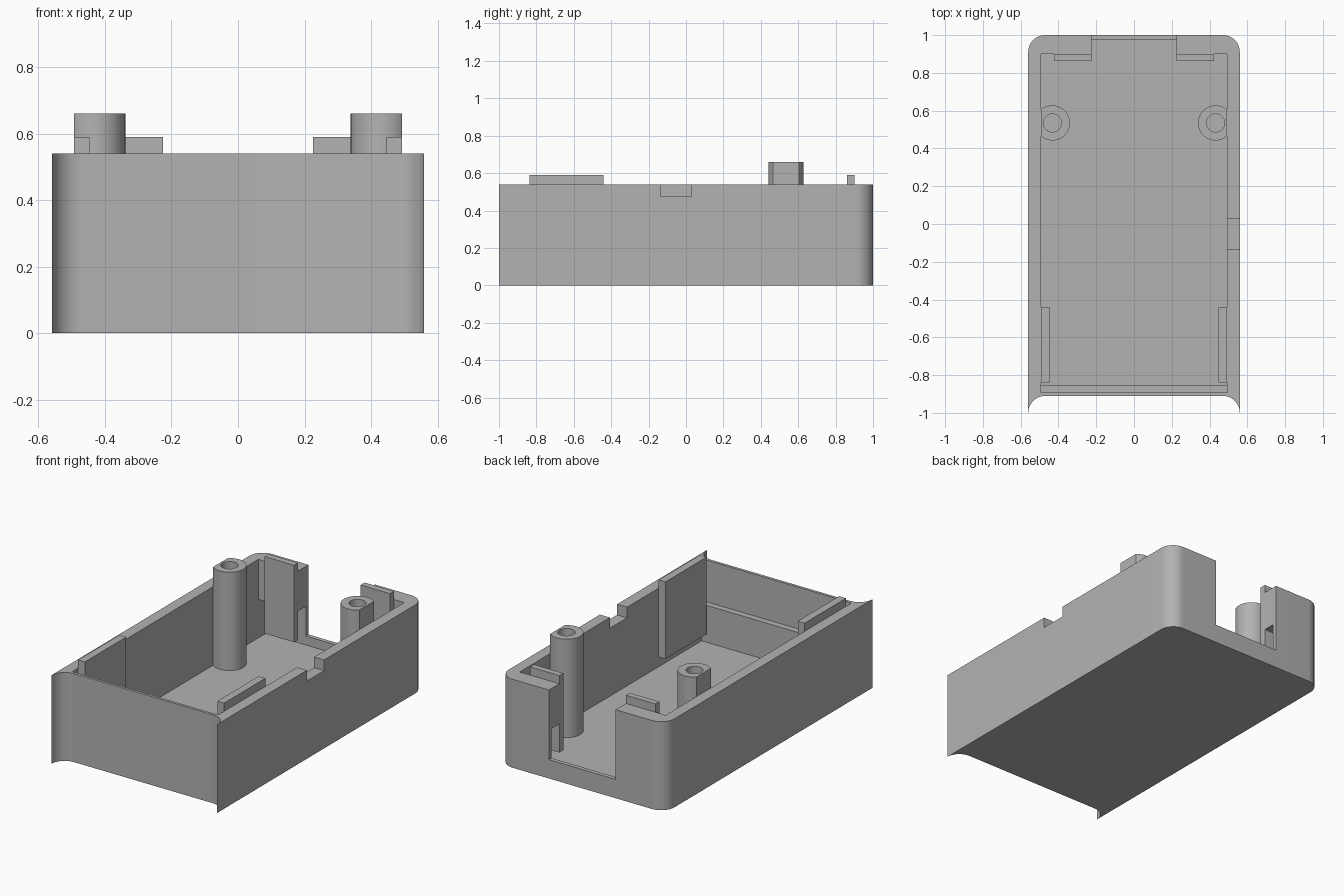
import bpy, bmesh, math

if "Cube" in bpy.data.objects:
    bpy.data.objects.remove(bpy.data.objects["Cube"], do_unlink=True)

W, HALF, H = 0.56, 1.0, 0.54      # outer half width, half length, wall height
IN, FLOOR, STEP = 0.493, 0.06, 0.295
R = 0.09                          # corner radius
FRONT = -HALF + R                 # outer face of the front wall

grey = bpy.data.materials.new("plain grey")
grey.use_nodes = True
colour = (0.45, 0.45, 0.45, 1)
grey.diffuse_color = colour
grey.node_tree.nodes["Principled BSDF"].inputs["Base Color"].default_value = colour


def add_prism(name, outline, z0, z1):
    """Extrude a closed outline of (x, y) points from z0 to z1."""
    bm = bmesh.new()
    base = bm.faces.new([bm.verts.new((x, y, z0)) for x, y in outline])
    top = bmesh.ops.extrude_face_region(bm, geom=[base])["geom"]
    verts = [g for g in top if isinstance(g, bmesh.types.BMVert)]
    bmesh.ops.translate(bm, verts=verts, vec=(0, 0, z1 - z0))
    bmesh.ops.recalc_face_normals(bm, faces=bm.faces)
    mesh = bpy.data.meshes.new(name)
    bm.to_mesh(mesh)
    bm.free()
    mesh.materials.append(grey)
    obj = bpy.data.objects.new(name, mesh)
    bpy.context.collection.objects.link(obj)
    return obj


def add_box(name, x0, x1, y0, y1, z0, z1):
    return add_prism(name, [(x0, y0), (x1, y0), (x1, y1), (x0, y1)], z0, z1)


def arc(cx, cy, r, a0, a1, n):
    angles = [math.radians(a0 + (a1 - a0) * i / n) for i in range(n + 1)]
    return [(cx + r * math.cos(a), cy + r * math.sin(a)) for a in angles]


def circle(cx, cy, r, n=48):
    return arc(cx, cy, r, 0, 360, n)[:-1]


def select(obj):
    bpy.ops.object.select_all(action="DESELECT")
    obj.select_set(True)
    bpy.context.view_layer.objects.active = obj


def cut(obj, cutters):
    for cutter in cutters:
        select(obj)
        mod = obj.modifiers.new("cut", "BOOLEAN")
        mod.operation, mod.solver, mod.object = "DIFFERENCE", "EXACT", cutter
        bpy.ops.object.modifier_apply(modifier=mod.name)
        bpy.data.objects.remove(cutter, do_unlink=True)


def smooth(obj):
    select(obj)
    bpy.ops.object.shade_smooth_by_angle(angle=math.radians(30))


# Case shell: rounded back corners, flared front corners
half = arc(W - R, -HALF, R, 90, 0, 12) + arc(W - R, HALF - R, R, 0, 90, 12)
outline = half + [(-x, y) for x, y in reversed(half)]
case = add_prism("case_shell", outline, 0, H)
cut(case, [
    add_box("upper_cavity", -IN, IN, -0.893, 0.9, STEP - 0.01, 1),
    add_box("lower_cavity", -IN, IN, -0.855, 0.975, FLOOR, STEP),
    add_box("back_opening", -0.225, 0.225, 0.8, 1.1, 0.115, 1),
    add_box("side_notch", 0.4, 0.7, -0.135, 0.03, 0.475, 1),
])
smooth(case)

for side, s in (("left", 1), ("right", -1)):
    # Screw post, flattened against the side wall
    px, py = 0.432 * s, 0.535
    post = add_prism(side + "_screw_post", circle(px, py, 0.093), FLOOR - 0.01, 0.66)
    x0, x1 = sorted((IN * s, 0.7 * s))
    cut(post, [
        add_prism("screw_hole", circle(px, py, 0.048), 0.1, 1),
        add_box("flat_side", x0, x1, 0.3, 0.8, 0, 1),
    ])
    smooth(post)

    # Locating tabs standing above the rim
    x0, x1 = sorted((0.447 * s, IN * s))
    add_box(side + "_side_tab", x0, x1, -0.838, -0.44, 0.12, 0.59)
    x0, x1 = sorted((0.225 * s, 0.423 * s))
    add_box(side + "_back_tab", x0, x1, 0.862, 0.9, 0.12, 0.59)
